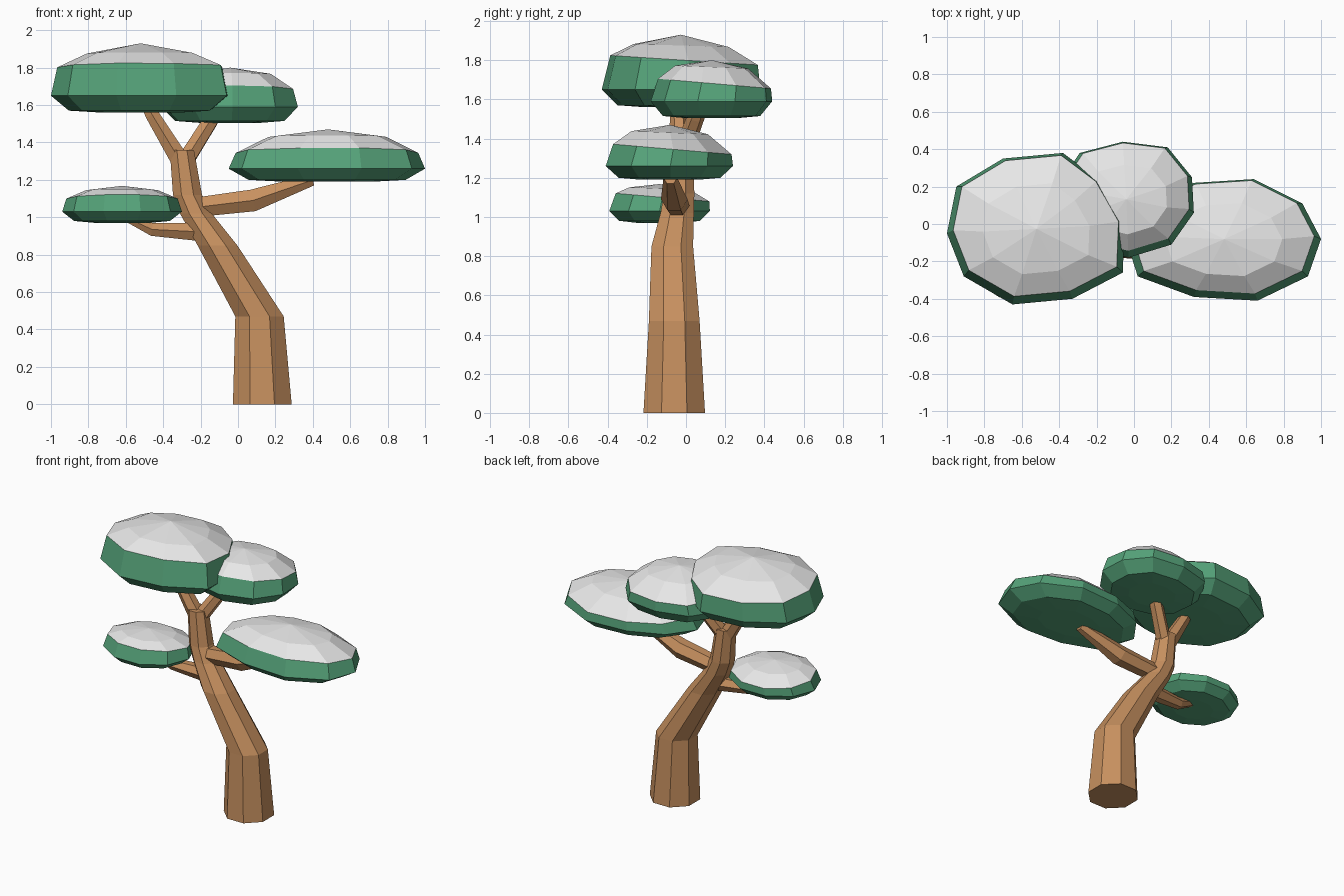
import bpy, bmesh
from math import cos, sin, pi
from mathutils import Vector

cube = bpy.data.objects.get("Cube")
if cube:
    bpy.data.objects.remove(cube)


def material(name, rgb):
    m = bpy.data.materials.new(name)
    m.use_nodes = True
    m.diffuse_color = (*rgb, 1)
    m.node_tree.nodes["Principled BSDF"].inputs["Base Color"].default_value = (*rgb, 1)
    return m


bark = material("bark brown", (0.57, 0.28, 0.115))
leaf = material("leaf green", (0.09, 0.36, 0.19))
snow = material("snow white", (0.8, 0.8, 0.8))


def loft(name, rings, mats, rule=None):
    """Skin a list of closed rings; single-point rings become fan tips."""
    bm = bmesh.new()
    loops = [[bm.verts.new(p) for p in ring] for ring in rings]
    for level, (a, b) in enumerate(zip(loops, loops[1:])):
        n = max(len(a), len(b))
        for i in range(n):
            j = (i + 1) % n
            if len(a) == 1:
                f = bm.faces.new((a[0], b[j], b[i]))
            elif len(b) == 1:
                f = bm.faces.new((a[i], a[j], b[0]))
            else:
                f = bm.faces.new((a[i], a[j], b[j], b[i]))
            f.material_index = rule(level) if rule else 0
    for end in (loops[0], loops[-1]):
        if len(end) > 2:
            bm.faces.new(end)
    bmesh.ops.recalc_face_normals(bm, faces=bm.faces)
    mesh = bpy.data.meshes.new(name)
    bm.to_mesh(mesh)
    bm.free()
    for m in mats:
        mesh.materials.append(m)
    obj = bpy.data.objects.new(name, mesh)
    bpy.context.collection.objects.link(obj)


def limb(name, path, axis, sides=8):
    """Tapered limb: path holds (x, y, z, radius), rings lie square to axis."""
    turn = Vector((0, 0, 1)).rotation_difference(Vector(axis))
    rings = []
    for x, y, z, r in path:
        angles = [2 * pi * (i + 0.5) / sides for i in range(sides)]
        rings.append([Vector((x, y, z)) + turn @ Vector((r * cos(a), r * sin(a), 0))
                      for a in angles])
    loft(name, rings, [bark])


def canopy(name, outline, bottom, rim, snow_line, shoulder, top, tilt):
    """Flattened leaf pad with a snow cap whose edge dips towards the back."""
    n = len(outline)
    cx = sum(p[0] for p in outline) / n
    cy = sum(p[1] for p in outline) / n

    def ring(scale, z, slope=0, shift=0):
        return [(cx + (x - cx) * scale, cy + (y - cy) * scale + shift,
                 z - slope * (y - cy)) for x, y in outline]

    rings = [[(cx, cy, bottom)], ring(0.45, bottom), ring(0.8, bottom + 0.01),
             ring(1, rim), ring(0.93, snow_line, tilt, 0.015),
             ring(0.6, shoulder, tilt * 0.3), [(cx, cy, top)]]
    loft(name, rings, [leaf, snow], lambda level: int(level >= 4))


# Trunk and branches
limb("trunk", [(0.13, -0.06, 0, 0.17), (0.115, -0.06, 0.47, 0.14),
               (-0.11, -0.07, 0.85, 0.115), (-0.225, -0.045, 1.02, 0.092),
               (-0.27, -0.035, 1.12, 0.084), (-0.3, -0.03, 1.36, 0.07)], (0, 0, 1))
limb("upper_left_fork", [(-0.27, -0.02, 1.32, 0.05), (-0.15, 0.05, 1.51, 0.045),
                         (-0.1, 0.08, 1.58, 0.03)], (0.5, 0.2, 0.8), 6)
limb("upper_right_fork", [(-0.32, -0.03, 1.32, 0.055), (-0.46, -0.04, 1.55, 0.042),
                          (-0.5, -0.04, 1.62, 0.03)], (-0.5, 0, 0.85), 6)
limb("left_branch", [(-0.25, -0.04, 1.05, 0.06), (0.08, -0.06, 1.09, 0.068),
                     (0.4, -0.08, 1.2, 0.035)], (1, 0, 0.25), 6)
limb("right_branch", [(-0.16, -0.06, 0.92, 0.06), (-0.46, -0.09, 0.935, 0.04),
                      (-0.6, -0.11, 1.0, 0.025)], (-1, 0, 0.15), 6)

# Leaf pads with snow
canopy("right_top_canopy",
       [(-1, -0.05), (-0.91, -0.28), (-0.65, -0.43), (-0.33, -0.4), (-0.06, -0.26),
        (-0.05, 0), (-0.18, 0.23), (-0.38, 0.38), (-0.7, 0.35), (-0.95, 0.2)],
       1.56, 1.65, 1.8, 1.875, 1.93, 0.06)
canopy("back_top_canopy",
       [(0.32, 0.06), (0.31, 0.25), (0.18, 0.41), (-0.06, 0.44), (-0.29, 0.38),
        (-0.41, 0.2), (-0.39, 0), (-0.24, -0.13), (-0.03, -0.18), (0.2, -0.11)],
       1.505, 1.59, 1.68, 1.765, 1.8, 0.08)
canopy("left_canopy",
       [(1, -0.08), (0.9, 0.11), (0.64, 0.24), (0.32, 0.22), (0.08, 0.12),
        (-0.05, -0.06), (0.02, -0.28), (0.32, -0.39), (0.66, -0.41), (0.93, -0.28)],
       1.19, 1.26, 1.345, 1.43, 1.47, 0.08)
canopy("right_low_canopy",
       [(-0.62 + 0.32 * cos(i * pi / 5), -0.135 + 0.27 * sin(i * pi / 5))
        for i in range(10)],
       0.97, 1.03, 1.1, 1.145, 1.168, 0.08)
